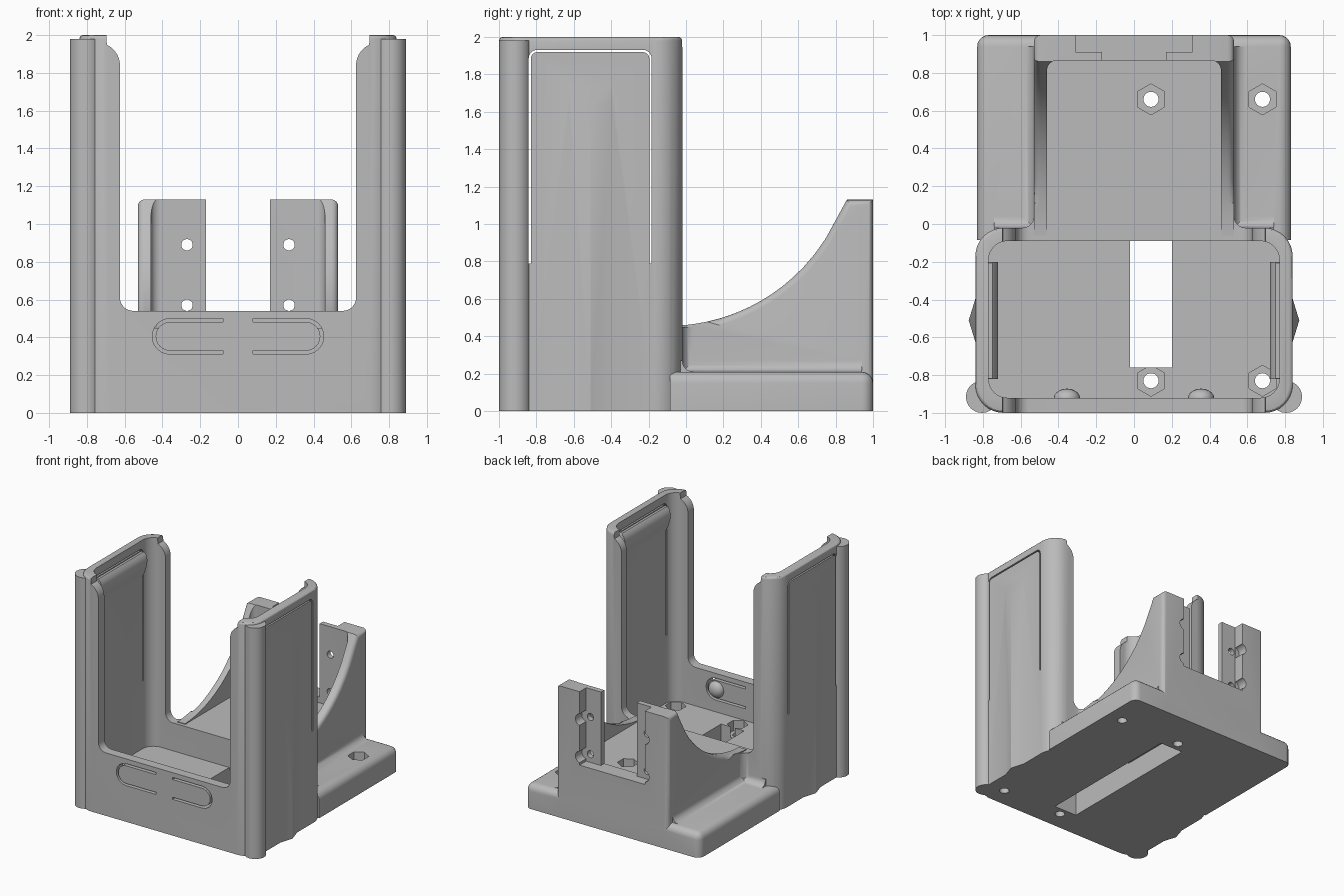
import bpy, bmesh, math
from mathutils import Vector

if "Cube" in bpy.data.objects:
    bpy.data.objects.remove(bpy.data.objects["Cube"])

grey = bpy.data.materials.new("plain_grey")
grey.diffuse_color = (0.5, 0.5, 0.5, 1)
grey.use_nodes = True
grey.node_tree.nodes["Principled BSDF"].inputs["Base Color"].default_value = grey.diffuse_color


def make(name, bm):
    bmesh.ops.recalc_face_normals(bm, faces=bm.faces)
    me = bpy.data.meshes.new(name)
    bm.to_mesh(me)
    bm.free()
    me.materials.append(grey)
    ob = bpy.data.objects.new(name, me)
    bpy.context.collection.objects.link(ob)
    return ob


def prism(name, pts, axis, a, b, pick=None, width=0.03, segs=4):
    """Extrude a 2D outline along an axis from a to b; bevel edges chosen by pick."""
    place = {'X': lambda u, v, w: (w, u, v), 'Y': lambda u, v, w: (u, w, v),
             'Z': lambda u, v, w: (u, v, w)}[axis]
    bm = bmesh.new()
    lo = [bm.verts.new(place(u, v, a)) for u, v in pts]
    hi = [bm.verts.new(place(u, v, b)) for u, v in pts]
    bm.faces.new(lo)
    bm.faces.new(hi)
    n = len(pts)
    for i in range(n):
        j = (i + 1) % n
        bm.faces.new((lo[i], lo[j], hi[j], hi[i]))
    bmesh.ops.recalc_face_normals(bm, faces=bm.faces)
    if pick:
        edges = [e for e in bm.edges if pick(e.verts[0].co, e.verts[1].co)]
        bmesh.ops.bevel(bm, geom=edges, offset=width, segments=segs,
                        profile=0.5, affect='EDGES')
    return make(name, bm)


def arc(cx, cy, r, a0, a1, n=8):
    return [(cx + r * math.cos(math.radians(a0 + (a1 - a0) * i / n)),
             cy + r * math.sin(math.radians(a0 + (a1 - a0) * i / n))) for i in range(n + 1)]


def rrect(x0, x1, y0, y1, r):
    return (arc(x1 - r, y1 - r, r, 0, 90) + arc(x0 + r, y1 - r, r, 90, 180)
            + arc(x0 + r, y0 + r, r, 180, 270) + arc(x1 - r, y0 + r, r, 270, 360))


def rect(x0, x1, y0, y1):
    return [(x0, y0), (x1, y0), (x1, y1), (x0, y1)]


def circle(x, y, r, n=24, turn=0):
    return arc(x, y, r, turn, turn + 360, n)[:-1]


def ribbon(path, w):
    """Outline of a thin groove following a path."""
    left, right = [], []
    for i, p in enumerate(path):
        d = Vector(path[min(i + 1, len(path) - 1)]) - Vector(path[max(i - 1, 0)])
        nrm = Vector((-d.y, d.x)).normalized() * w / 2
        left.append(tuple(Vector(p) + nrm))
        right.append(tuple(Vector(p) - nrm))
    return left + right[::-1]


def combine(tool, op):
    bpy.context.view_layer.objects.active = body
    m = body.modifiers.new(op, 'BOOLEAN')
    m.operation, m.solver, m.object = op, 'EXACT', tool
    bpy.ops.object.modifier_apply(modifier=m.name)
    bpy.data.objects.remove(tool)


def add(*a, **k):
    combine(prism(*a, **k), 'UNION')


def cut(*a, **k):
    combine(prism(*a, **k), 'DIFFERENCE')


# Tall box with rounded corners and front corner columns
body = prism("holder_body", rrect(-0.84, 0.84, -1, -0.02, 0.15), 'Z', 0, 2,
             lambda p, q: p.z > 1.9 and q.z > 1.9, 0.02, 3)
for s in (-1, 1):
    add("corner_column", circle(s * 0.805, -0.915, 0.085), 'Z', 0, 1.98)
cut("box_interior", rrect(-0.77, 0.77, -0.92, -0.09, 0.1), 'Z', 0.21, 2.2)


# Wide openings through the front and rear walls
def opening(z):
    half = arc(0.555, z + 0.07, 0.07, -90, 0) + arc(0.745, 1.84, 0.12, 180, 115) + [(0.71, 2.2)]
    return half + [(-x, y) for x, y in reversed(half)]


cut("front_opening", opening(0.54), 'Y', -1.2, -0.5)
cut("rear_opening", opening(0.45), 'Y', -0.5, 0.0)

# Low rear base with rounded upper edges
add("rear_base", rect(-0.83, 0.83, -0.085, 1), 'Z', 0, 0.21,
    lambda p, q: p.z + q.z > 0.1 and p.y + q.y > 0, 0.06, 5)

# Rear block with swept side wings
sweep = []
for i in range(17):
    y = -0.06 + 0.92 * i / 16
    sweep.append((y, min(1.13, 1.455 - math.sqrt(1 - (y + 0.1) ** 2))))
add("rear_block", [(-0.06, 0)] + sweep + [(1, 1.13), (1, 0)], 'X', -0.53, 0.53,
    lambda p, q: abs(p.x - q.x) < 1e-4 and p.z + q.z > 0.95 and p.y + q.y > 0.05, 0.035, 4)

# Blends where the wings meet the base and the tall box
for s in (-1, 1):
    r = 0.06
    add("wing_base_blend", [(s * 0.5, 0.18)] + [(s * u, v) for u, v in
        [(0.53 + r, 0.18)] + arc(0.53 + r, 0.21 + r, r, 270, 180)] + [(s * 0.5, 0.21 + r)],
        'Y', -0.04, 0.94)
    add("box_base_blend", [(-0.05, 0.18), (-0.02 + r, 0.18)]
        + arc(-0.02 + r, 0.21 + r, r, 270, 180) + [(-0.05, 0.21 + r)],
        'X', *sorted((s * 0.5, s * 0.74)))
    add("wing_box_blend", [(s * 0.5, -0.05)] + [(s * u, v) for u, v in
        [(0.53 + r, -0.05)] + arc(0.53 + r, -0.02 + r, r, 270, 180)] + [(s * 0.5, -0.02 + r)],
        'Z', 0.15, 0.45)

# Space between the wings, rear gap and recessed mounting plates
cut("wing_space", rrect(-0.46, 0.46, -0.2, 0.865, 0.05), 'Z', 0.45, 1.5)
cut("rear_gap", rect(-0.17, 0.17, 0.8, 1.1), 'Z', 0.5, 1.5)
cut("plate_recess", rect(-0.31, 0.31, 0.91, 1.1), 'Z', 0.5, 1.5)
for s in (-1, 1):
    for z in (0.57, 0.89):
        cut("plate_hole", circle(s * 0.27, z, 0.03), 'Y', 0.7, 1.1)
        cut("nut_scoop", circle(s * 0.3, z, 0.05), 'Y', 0.912, 1.1)

# Floor slot, underside channel and nut pockets with screw holes
cut("floor_slot", rect(-0.02, 0.2, -0.76, -0.09), 'Z', -0.1, 0.4)
cut("under_channel", rect(-0.02, 0.2, -0.3, 0.58), 'Z', -0.1, 0.19)
for x, y, z in ((0.09, 0.66, 0.45), (0.68, 0.66, 0.21), (0.09, -0.83, 0.21), (0.68, -0.83, 0.21)):
    cut("screw_hole", circle(x, y, 0.04), 'Z', -0.1, z + 0.05)
    cut("nut_pocket", circle(x, y, 0.082, 6, 30), 'Z', z - 0.09, z + 0.03)

for s in (-1, 1):
    # Curved grooves forming the front spring tabs
    path = [(s * 0.08, 0.49)] + [(s * u, v) for u, v in arc(0.36, 0.405, 0.085, 90, -90, 12)] \
        + [(s * 0.08, 0.32)]
    cut("front_groove", ribbon(path, 0.018), 'Y', -1.1, -0.85)

    # Ridge on the outer side panel, fading out near the top
    bm = bmesh.new()
    for z, w, x in ((0, 0.12, 0.875), (1.62, 0.12, 0.875), (1.75, 0.12, 0.838)):
        for y, xx in ((-w, 0.838), (w, 0.838), (0, x), (-w, 0.82), (w, 0.82)):
            bm.verts.new((s * xx, -0.51 + y, z))
    bmesh.ops.convex_hull(bm, input=bm.verts)
    combine(make("side_ridge", bm), 'UNION')

    # Rounded retaining bar inside the top of the side panel
    bar = [(s * x, z) for x, z in [(0.79, 1.68), (0.77, 1.68), (0.735, 1.76), (0.722, 1.81),
                                   (0.72, 1.85), (0.73, 1.885), (0.75, 1.91), (0.79, 1.91)]]
    add("retaining_bar", bar, 'Y', -0.82, -0.2)

    # Long groove that frees the side panel as a spring
    path = [(-0.835, 0.79)] + arc(-0.795, 1.885, 0.04, 180, 90, 6) \
        + arc(-0.23, 1.885, 0.04, 90, 0, 6) + [(-0.19, 0.79)]
    cut("side_groove", ribbon(path, 0.012), 'X', *sorted((s * 0.7, s * 0.95)))

    # Snap dome on the inside of the front wall
    bm = bmesh.new()
    bmesh.ops.create_uvsphere(bm, u_segments=20, v_segments=10, radius=0.07)
    for v in bm.verts:
        v.co = (v.co.x + s * 0.355, v.co.y * 0.72 - 0.922, v.co.z + 0.405)
    bmesh.ops.bisect_plane(bm, geom=bm.verts[:] + bm.edges[:] + bm.faces[:],
                           plane_co=(0, -0.95, 0), plane_no=(0, -1, 0), clear_outer=True)
    bmesh.ops.holes_fill(bm, edges=[e for e in bm.edges if e.is_boundary])
    combine(make("snap_dome", bm), 'UNION')

# Single plain material and smooth curves with sharp edges
body.data.materials.clear()
body.data.materials.append(grey)
for p in body.data.polygons:
    p.material_index = 0
bpy.ops.object.select_all(action='DESELECT')
body.select_set(True)
bpy.context.view_layer.objects.active = body
bpy.ops.object.shade_smooth_by_angle(angle=math.radians(30))
